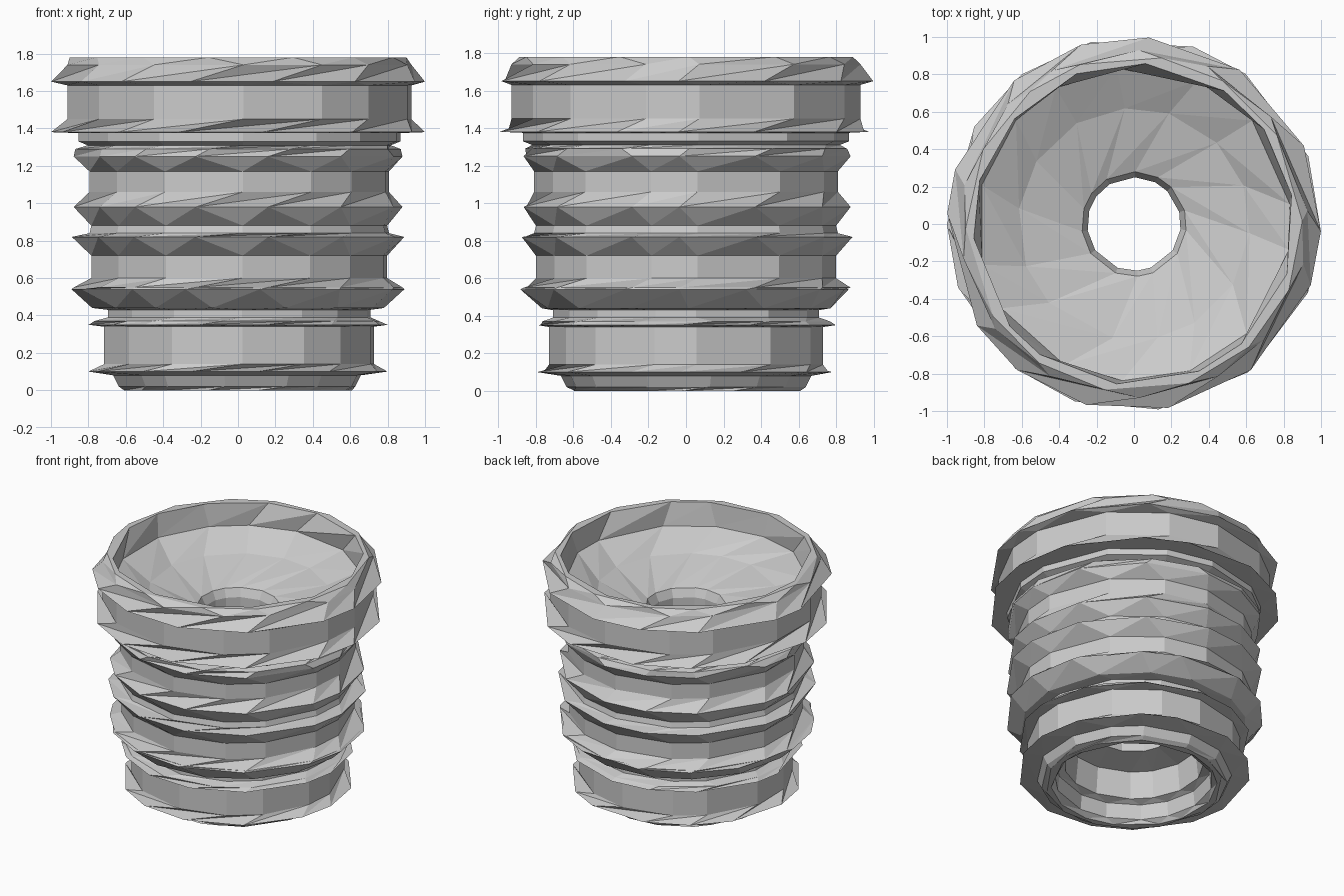
import bpy, bmesh, math, random

random.seed(7)
SIDES = 14
# Uneven spacing shared by all rings, so neighbouring parts meet at the same seam
JITTER = [[random.uniform(-0.25, 0.25) for i in range(SIDES)] for k in range(20)]


def angles(phase):
    row = JITTER[int(round(phase * 10))]
    return [(i + phase + row[i]) * math.tau / SIDES for i in range(SIDES)]


def lathe(name, profile):
    # profile: (radius, height, phase as a fraction of one side)
    bm = bmesh.new()
    rings = []
    for r, z, phase in profile:
        rings.append([bm.verts.new((r * math.cos(a), r * math.sin(a), z))
                      for a in angles(phase)])
    for lower, upper in zip(rings, rings[1:]):
        for i in range(SIDES):
            j = (i + 1) % SIDES
            bm.faces.new((lower[i], lower[j], upper[j]))
            bm.faces.new((lower[i], upper[j], upper[i]))
    bmesh.ops.dissolve_limit(bm, angle_limit=0.001, verts=bm.verts, edges=bm.edges)
    mesh = bpy.data.meshes.new(name)
    bm.to_mesh(mesh)
    bm.free()
    obj = bpy.data.objects.new(name, mesh)
    bpy.context.collection.objects.link(obj)
    return obj


# Chamfered foot and the plain band between two thin flanges
lathe("foot_band", [
    (0.61, 0.00, 0.1), (0.64, 0.02, 0.3), (0.67, 0.08, 0.3), (0.80, 0.10, 0.0),
    (0.73, 0.14, 0.4), (0.73, 0.34, 0.4), (0.80, 0.35, 0.1),
    (0.77, 0.37, 0.3), (0.71, 0.39, 0.4),
])

# Middle body with sloped thread ridges
lathe("threaded_body", [
    (0.71, 0.39, 0.4), (0.71, 0.43, 0.4), (0.78, 0.44, 0.2), (0.89, 0.54, 0.0),
    (0.88, 0.55, 0.1), (0.80, 0.60, 0.4), (0.80, 0.72, 0.4), (0.89, 0.82, 0.1),
    (0.81, 0.84, 0.4), (0.80, 0.88, 0.4), (0.88, 0.98, 0.1),
    (0.81, 1.06, 0.4), (0.81, 1.17, 0.4), (0.88, 1.25, 0.1),
    (0.87, 1.29, 0.2), (0.82, 1.31, 0.4), (0.87, 1.33, 0.4), (0.87, 1.375, 0.4),
])

# Wide collar at the top, with pointed upper and lower edges
lathe("collar", [
    (0.87, 1.375, 0.4), (1.00, 1.38, 0.0), (0.93, 1.45, 0.4),
    (0.93, 1.63, 0.4), (1.00, 1.65, 0.1), (0.93, 1.74, 0.4),
    (0.90, 1.78, 0.2), (0.86, 1.78, 0.3),
])

# Dished funnel spiralling down to the bore
lathe("funnel", [
    (0.86, 1.78, 0.3), (0.84, 1.61, 0.5), (0.62, 1.50, 0.9), (0.28, 1.40, 1.5),
])

# Narrow central bore
lathe("bore", [(0.28, 1.40, 1.5), (0.25, 1.34, 1.5), (0.25, 0.40, 1.5)])

# Stepped recess under the foot
lathe("bottom_recess", [
    (0.25, 0.40, 1.5), (0.46, 0.36, 1.2), (0.48, 0.16, 1.2), (0.53, 0.14, 0.8),
    (0.54, 0.03, 0.8), (0.57, 0.00, 0.5), (0.61, 0.00, 0.1),
])
